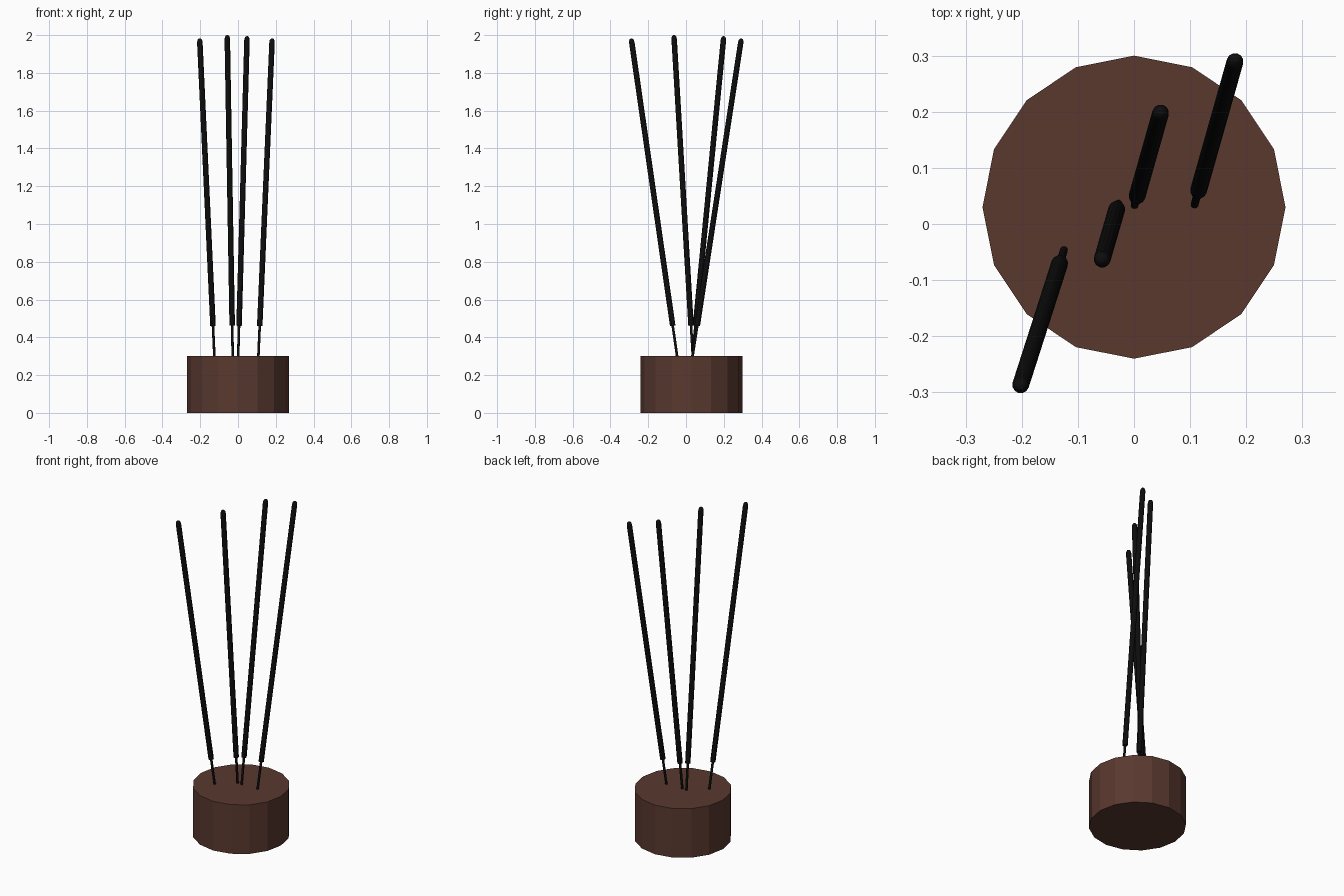
import bpy, bmesh
from math import cos, sin, pi
from mathutils import Vector

if "Cube" in bpy.data.objects:
    bpy.data.objects.remove(bpy.data.objects["Cube"])


def material(name, rgb):
    m = bpy.data.materials.new(name)
    m.diffuse_color = (*rgb, 1)
    m.use_nodes = True
    m.node_tree.nodes["Principled BSDF"].inputs["Base Color"].default_value = m.diffuse_color
    return m


def lathe(name, profile, sides, mat):
    """Revolve (radius, height) points around z and cap both ends."""
    bm = bmesh.new()
    rings = [[bm.verts.new((r * cos(2 * pi * i / sides), r * sin(2 * pi * i / sides), z))
              for i in range(sides)] for r, z in profile]
    for a, b in zip(rings, rings[1:]):
        for i in range(sides):
            j = (i + 1) % sides
            bm.faces.new((a[i], a[j], b[j], b[i]))
    bm.faces.new(rings[0][::-1])
    bm.faces.new(rings[-1])
    mesh = bpy.data.meshes.new(name)
    bm.to_mesh(mesh)
    bm.free()
    mesh.materials.append(mat)
    obj = bpy.data.objects.new(name, mesh)
    bpy.context.collection.objects.link(obj)
    return obj


brown = material("brown_clay", (0.10, 0.040, 0.028))
black = material("black_incense", (0.004, 0.004, 0.004))

# Holder: 16-sided drum
base = lathe("holder", [(0.27, 0), (0.27, 0.30)], 16, brown)
base.location.y = 0.03

# Sticks: (foot on the holder top, tip)
sticks = [
    ((0.108, 0.035, 0.30), (0.181, 0.293, 1.982)),
    ((0.001, 0.034, 0.30), (0.048, 0.200, 1.994)),
    ((-0.028, 0.036, 0.30), (-0.057, -0.064, 2.0)),
    ((-0.125, -0.047, 0.30), (-0.203, -0.290, 1.982)),
]
for n, (foot, tip) in enumerate(sticks, 1):
    foot, tip = Vector(foot), Vector(tip)
    axis = tip - foot
    length = axis.length
    # Thin bare stem, sunk slightly into the holder; thick coat with rounded tip
    profile = [(0.007, -0.03), (0.007, 0.163), (0.015, 0.163), (0.015, length - 0.022),
               (0.013, length - 0.010), (0.009, length - 0.003), (0.004, length)]
    obj = lathe(f"incense_stick_{n}", profile, 12, black)
    obj.location = foot
    obj.rotation_mode = 'QUATERNION'
    obj.rotation_quaternion = axis.to_track_quat('Z', 'Y')
    bpy.ops.object.select_all(action='DESELECT')
    obj.select_set(True)
    bpy.context.view_layer.objects.active = obj
    bpy.ops.object.shade_smooth_by_angle()
